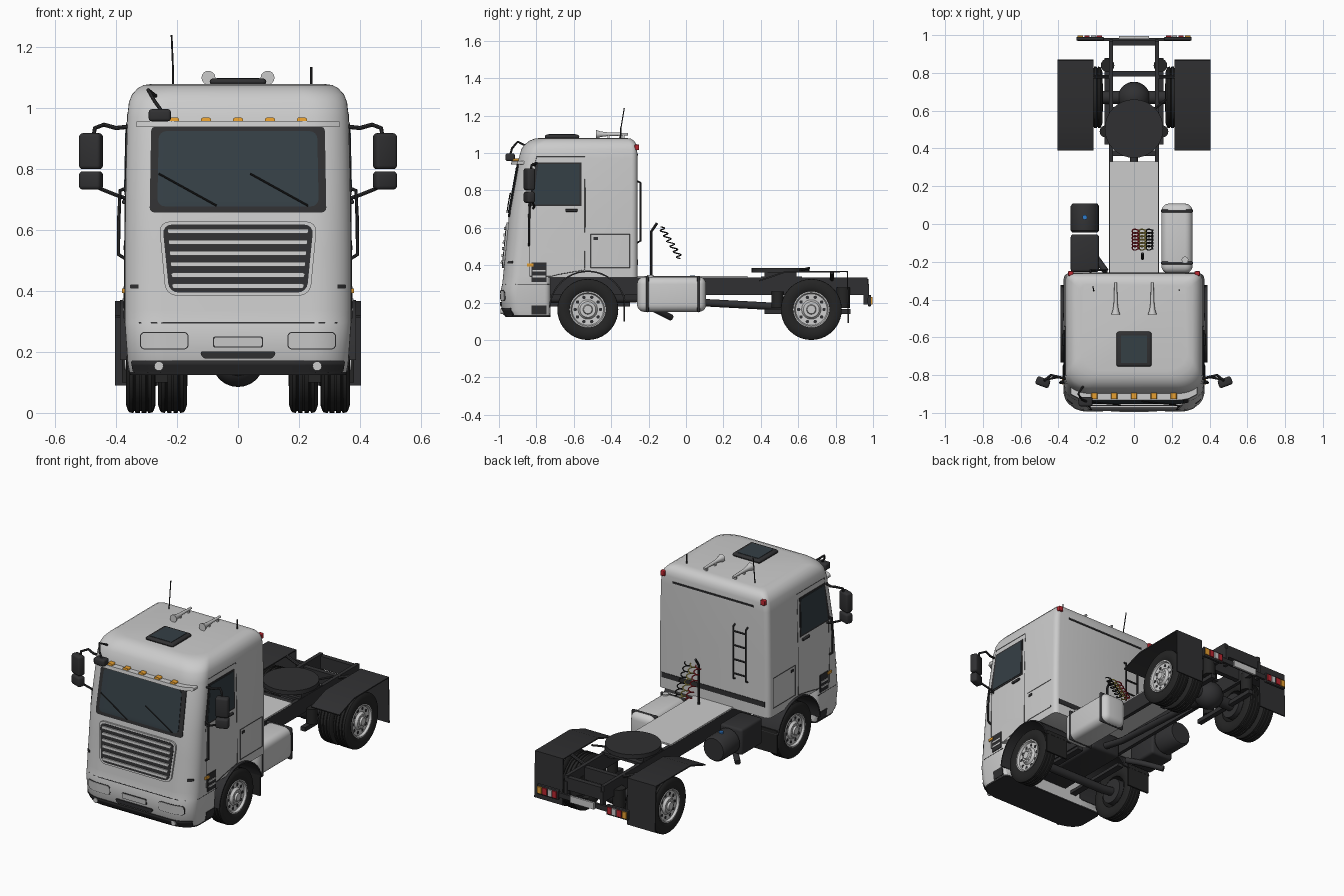
import bpy, bmesh
from math import sin, cos, pi, sqrt, radians
from mathutils import Vector, Matrix

if "Cube" in bpy.data.objects:
    bpy.data.objects.remove(bpy.data.objects["Cube"])

def mat(name, *c):
    m = bpy.data.materials.new(name)
    m.diffuse_color = (*c, 1)
    m.use_nodes = True
    m.node_tree.nodes["Principled BSDF"].inputs["Base Color"].default_value = m.diffuse_color
    return m
DARK = mat("dark_plastic", .03, .03, .032)
RUBBER = mat("rubber", .018, .018, .018)
GLASS = mat("glass", .035, .05, .06)
AMBER = mat("amber", .8, .35, .03)
RED = mat("red", .5, .02, .03)
YELLOW = mat("yellow", .6, .5, .1)
BLUE = mat("blue", .03, .2, .6)

def finish(name, bm, m=None):
    bmesh.ops.recalc_face_normals(bm, faces=bm.faces)
    me = bpy.data.meshes.new(name)
    bm.to_mesh(me); bm.free()
    o = bpy.data.objects.new(name, me)
    bpy.context.collection.objects.link(o)
    if m: me.materials.append(m)
    return o

def box(name, lo, hi, m=None, bev=0, rot=0, seg=3):
    bm = bmesh.new()
    lo, hi = Vector(lo), Vector(hi)
    bmesh.ops.create_cube(bm, size=1)
    bmesh.ops.scale(bm, vec=hi - lo, verts=bm.verts)
    if bev: bmesh.ops.bevel(bm, geom=bm.edges[:], offset=bev, segments=seg, profile=.5, affect='EDGES')
    bmesh.ops.rotate(bm, matrix=Matrix.Rotation(rot, 3, 'Z'), verts=bm.verts)
    bmesh.ops.translate(bm, vec=(lo + hi) / 2, verts=bm.verts)
    return finish(name, bm, m)

def sbox(name, s, x0, x1, lo, hi, *a, **k):
    return box(name, (min(s*x0, s*x1), *lo), (max(s*x0, s*x1), *hi), *a, **k)

def tube(name, pts, r, m=None, cyclic=False, res=2, radii=None):
    c = bpy.data.curves.new(name, 'CURVE')
    c.dimensions = '3D'; c.bevel_depth = r; c.bevel_resolution = res; c.use_fill_caps = True
    sp = c.splines.new('POLY'); sp.points.add(len(pts) - 1); sp.use_cyclic_u = cyclic
    for i, p in enumerate(pts):
        sp.points[i].co = (*p, 1)
        if radii: sp.points[i].radius = radii[i]
    if m: c.materials.append(m)
    o = bpy.data.objects.new(name, c)
    bpy.context.collection.objects.link(o)
    return o

def lathe(name, prof, loc, s=1, m=None, n=40):
    bm = bmesh.new()
    rings = [[bm.verts.new((loc[0] + s*x, loc[1] + r*cos(2*pi*i/n), loc[2] + r*sin(2*pi*i/n)))
              for i in range(n)] for x, r in prof]
    for a, b in zip(rings, rings[1:]):
        for i in range(n):
            bm.faces.new((a[i], a[(i+1) % n], b[(i+1) % n], b[i]))
    bmesh.ops.remove_doubles(bm, verts=bm.verts, dist=1e-5)
    return finish(name, bm, m)

# Cab surface: (z, half width, front y, back y)
KEYS = [(.125, .355, -.965, -.26), (.16, .362, -.985, -.26), (.27, .37, -.99, -.26), (.3, .372, -.982, -.26),
        (.54, .372, -.958, -.26), (.69, .37, -.945, -.26), (.97, .364, -.895, -.26), (1.02, .358, -.88, -.261),
        (1.045, .348, -.863, -.265), (1.065, .33, -.838, -.278), (1.076, .31, -.81, -.295), (1.08, .28, -.78, -.32)]
RX, RY, RB = .13, .09, .03

def section(z):
    for a, b in zip(KEYS, KEYS[1:]):
        if z <= b[0]:
            t = max(0, (z - a[0]) / (b[0] - a[0]))
            return [p + (q - p)*t for p, q in zip(a[1:], b[1:])]
    return KEYS[-1][1:]

def front_y(x, z):
    hw, yf, _ = section(z)
    t = min(1, max(0, (abs(x) - hw + RX) / RX))
    return yf + RY*(1 - sqrt(1 - t*t))

def side_x(y, z):
    hw, yf, _ = section(z)
    t = min(1, max(0, (yf + RY - y) / RY))
    return hw - RX + RX*sqrt(1 - t*t)

def loft(name, zs, back=None, m=None):
    bm = bmesh.new(); rings = []
    for z in zs:
        hw, yf, yb = section(z)
        yb = back if back else yb
        half = [(hw - RX + RX*sin(a), yf + RY - RY*cos(a)) for a in [i*pi/20 for i in range(11)]]
        half += [(hw - RB + RB*cos(a), yb - RB + RB*sin(a)) for a in [i*pi/8 for i in range(5)]]
        rings.append([bm.verts.new((x, y, z)) for x, y in half + [(-x, y) for x, y in half[::-1]]])
    n = len(rings[0])
    for a, b in zip(rings, rings[1:]):
        for i in range(n):
            bm.faces.new((a[i], a[(i+1) % n], b[(i+1) % n], b[i]))
    bm.faces.new(rings[0]); bm.faces.new(rings[-1])
    return finish(name, bm, m)

def extrude(bm, v):
    g = bmesh.ops.extrude_face_region(bm, geom=bm.faces[:])['geom']
    bmesh.ops.translate(bm, vec=v, verts=[e for e in g if isinstance(e, bmesh.types.BMVert)])

# Rounded panel that follows the cab front
def panel(name, cx, z0, z1, w0, w1, r, off, m=None, thick=.015, n=16):
    arc = [i*pi/8 for i in range(5)]
    rows = [(z0 + r*(1 - cos(a)), r*(1 - sin(a))) for a in arc]
    rows += [(z0 + r + (z1 - z0 - 2*r)*i/6, 0) for i in range(1, 6)]
    rows += [(z1 - r*(1 - cos(a)), r*(1 - sin(a))) for a in arc[::-1]]
    bm = bmesh.new(); grid = []
    for z, ins in rows:
        w = w0 + (w1 - w0)*(z - z0)/(z1 - z0) - ins
        xs = [cx + w*(2*i/n - 1) for i in range(n + 1)]
        grid.append([bm.verts.new((x, front_y(x, z) - off, z)) for x in xs])
    for a, b in zip(grid, grid[1:]):
        for i in range(n):
            bm.faces.new((a[i], a[i+1], b[i+1], b[i]))
    extrude(bm, (0, thick, 0))
    return finish(name, bm, m)

def side_panel(name, s, pts, off, m=None):
    bm = bmesh.new()
    bm.faces.new([bm.verts.new((s*(side_x(y, z) + off), y, z)) for y, z in pts])
    extrude(bm, (-s*.012, 0, 0))
    return finish(name, bm, m)

def rect(y0, y1, z0, z1):
    return [(y0, z0), (y1, z0), (y1, z1), (y0, z1)]

def sheet(name, pts, x0, x1, m):
    bm = bmesh.new()
    a, b = [[bm.verts.new((x, y, z)) for y, z in pts] for x in (x0, x1)]
    for i in range(len(pts) - 1):
        bm.faces.new((a[i], a[i+1], b[i+1], b[i]))
    o = finish(name, bm, m)
    o.modifiers.new("thickness", 'SOLIDIFY').thickness = .008
    return o

# Cab shell with wheel arches cut out
FY, BY, WZ = -.525, .67, .163
cab = loft("cab_shell", [.335] + [k[0] for k in KEYS[4:]])
bumper = loft("bumper", [.132, .16, .27, .297, .335], back=-.725)
for s in (1, -1):
    cut = lathe("arch_cutter", [(-.09, 0), (-.09, .205), (.1, .205), (.1, 0)], (s*.31, FY, WZ))
    cut.hide_render = True
    for o in (cab, bumper):
        b = o.modifiers.new("arch", 'BOOLEAN'); b.operation = 'DIFFERENCE'; b.object = cut
        bpy.context.view_layer.objects.active = o
        bpy.ops.object.modifier_apply(modifier="arch")
    bpy.data.objects.remove(cut)
loft("bumper_underside", [.124, .134], -.725, DARK)

# Front face
panel("windshield_frame", 0, .658, .94, .29, .285, .015, .004, DARK)
panel("windshield_glass", 0, .678, .925, .265, .26, .025, .006, GLASS)
panel("sun_visor", 0, .938, .958, .335, .335, .006, .035, None, .05)
panel("grille_rim", 0, .385, .628, .237, .26, .035, .010, None, .02)
panel("grille_back", 0, .395, .618, .226, .248, .03, .012, DARK, .01)
for i in range(6):
    z = .408 + i*.036
    panel("grille_slat", 0, z, z + .016, .215 + i*.003, .217 + i*.003, .006, .02, None, .012)
panel("bumper_skirt", 0, .132, .172, .345, .352, .008, .005, DARK)
panel("bumper_slot", 0, .178, .202, .115, .126, .01, .007, DARK)
panel("plate_border", 0, .215, .25, .082, .082, .006, .004, DARK)
panel("front_plate", 0, .218, .247, .078, .078, .005, .006)
panel("bumper_seam", 0, .294, .298, .37, .37, .001, .001, DARK, .006)
for x in (-.21, -.105, 0, .105, .21):
    panel("roof_marker", x, .957, .969, .018, .014, .003, .03, AMBER, .03, 4)
for x in (-.26, .04):
    tube("wiper", [(x + t*.19, front_y(x + t*.19, .785 - t*.105) - .012, .785 - t*.105) for t in (0, .5, 1)], .003, RUBBER)
for s in (1, -1):
    panel("headlight_border", s*.242, .208, .266, .08, .08, .016, .002, DARK)
    panel("headlight", s*.242, .211, .263, .077, .077, .014, .004)
    tube("fog_light", [(s*.26, front_y(.26, .153) - .012, .153), (s*.26, -.95, .153)], .015, None, res=5)
    panel("front_reflector", s*.34, .408, .422, .014, .014, .003, .004, DARK, .01, 4)

# Cab sides
for s in (1, -1):
    line = lambda nm, pts, c=True: tube(nm, [(s*side_x(y, z), y, z) for y, z in pts], .0018, DARK, c, 1)
    line("door_seam", [(-.835, .34), (-.72, .34), (-.68, .35), (-.54, .375), (-.54, .69), (-.54, .98), (-.80, .98), (-.835, .69)])
    line("locker_seam", [(-.51, .385), (-.3, .385), (-.3, .565), (-.51, .565)])
    line("bumper_side_seam", [(-.9, .298), (-.73, .298)], False)
    side_panel("side_window_frame", s, [(-.845, .715), (-.56, .715), (-.56, .95), (-.80, .95)], .003, DARK)
    side_panel("side_window", s, [(-.82, .725), (-.57, .725), (-.57, .94), (-.79, .94)], .005, GLASS)
    sbox("door_handle", s, .36, .38, (-.645, .685), (-.58, .7), DARK, .004)
    sbox("locker_latch", s, .36, .376, (-.495, .535), (-.47, .55), DARK)
    side_panel("entry_step_upper", s, rect(-.825, -.745, .31, .415), .004, DARK)
    for z in (.335, .365):
        side_panel("step_tread", s, rect(-.82, -.75, z, z + .01), .007)
    side_panel("entry_step_lower", s, rect(-.825, -.745, .135, .185), .004, DARK)
    side_panel("side_marker", s, rect(-.85, -.815, .393, .408), .008, AMBER)
    tube("grab_rail", [(s*.36, -.83, .74), (s*.387, -.835, .73), (s*.392, -.84, .62), (s*.392, -.84, .52), (s*.36, -.84, .5)], .006, DARK)
    box("rear_roof_light", (s*.335 - .014, -.275, 1.015), (s*.335 + .014, -.25, 1.045), RED, .004)
    # Mirrors
    sbox("mirror_main", s, .445, .52, (-.86, .8), (-.815, .918), DARK, .012, rot=s*radians(20))
    sbox("mirror_wide", s, .445, .52, (-.86, .733), (-.815, .793), DARK, .012, rot=s*radians(20))
    tube("mirror_arm", [(s*.355, -.82, .94), (s*.4, -.81, .935), (s*.44, -.80, .946), (s*.47, -.825, .935), (s*.475, -.83, .9)], .007, DARK)
    tube("mirror_arm_low", [(s*.355, -.82, .7), (s*.40, -.81, .715), (s*.45, -.82, .735), (s*.475, -.83, .75)], .006, DARK)
    # Front mudguards
    arc = [(FY + .208*cos(radians(a)), WZ + .208*sin(radians(a))) for a in range(15, 178, 9)]
    sheet("front_fender", arc, s*.2, s*.388, DARK)
    sbox("front_mudflap", s, .23, .38, (-.335, .1), (-.325, .24), RUBBER)
box("kerb_mirror", (-.293, -.965, .957), (-.22, -.915, .997), DARK, .01)
tube("kerb_mirror_arm", [(-.27, -.86, 1.04), (-.295, -.9, 1.06), (-.275, -.93, 1.025), (-.25, -.94, .99)], .006, DARK)

# Roof
box("roof_hatch", (-.093, -.755, 1.075), (.093, -.57, 1.098), DARK, .012)
box("roof_hatch_glass", (-.07, -.735, 1.08), (.07, -.59, 1.1), GLASS)
for s in (1, -1):
    tube("air_horn", [(s*.097, y, 1.1) for y in (-.48, -.475, -.455, -.42, -.33, -.31)], .023, None, res=5,
         radii=[1, .95, .65, .45, .32, .3])
    for y in (-.42, -.34):
        box("horn_foot", (s*.097 - .006, y, 1.07), (s*.097 + .006, y + .012, 1.1))
tube("antenna_long", [(-.213, -.355, 1.07), (-.213, -.35, 1.12), (-.218, -.33, 1.24)], .003, DARK)
tube("antenna_short", [(.24, -.35, 1.07), (.24, -.35, 1.135)], .004, DARK)

# Rear wall
box("rear_trim_low", (-.345, -.27, .4), (.345, -.257, .43), DARK)
box("rear_trim_high", (-.27, -.27, .985), (.27, -.256, .995), DARK)
for x in (-.23, -.145):
    tube("ladder_rail", [(x, -.262, .52), (x, -.243, .53), (x, -.243, .84), (x, -.262, .85)], .005, DARK)
for i in range(4):
    tube("ladder_rung", [(-.23, -.243, .56 + i*.085), (-.145, -.243, .56 + i*.085)], .005, DARK)

# Chassis
for s in (1, -1):
    sbox("frame_rail", s, .11, .132, (-.88, .24), (.97, .335), DARK)
    tube("air_spring", [(s*.14, .84, .17), (s*.14, .84, .28)], .036, RUBBER, res=6)
    tube("air_spring_front", [(s*.15, .49, .17), (s*.15, .49, .26)], .032, RUBBER, res=6)
    sbox("trailing_arm", s, .125, .155, (.42, .14), (.88, .165), DARK)
    sbox("front_leaf_spring", s, .13, .17, (-.78, .18), (-.3, .2), DARK)
    sheet("rear_mudguard", [(.39, .32), (.53, .368), (.865, .368), (.872, .09)], s*.215, s*.404, DARK)
    tube("mudguard_bracket", [(s*.12, .78, .32), (s*.22, .78, .36)], .01, DARK)
    sbox("rear_bar_hanger", s, .11, .13, (.95, .19), (.978, .3), DARK)
    # Tail lights
    sbox("tail_light_housing", s, .16, .305, (.972, .18), (.99, .24), DARK, .004)
    for x, m in ((.27, AMBER), (.235, RED), (.2, None), (.17, RED)):
        sbox("tail_lamp", s, x, x + .028, (.985, .19), (.997, .23), m)
box("rear_bar", (-.3, .97, .195), (.3, .985, .225), DARK)
box("rear_plate", (-.08, .983, .19), (.08, .995, .23))
box("deck_plate", (-.131, -.26, .333), (.131, .33, .343))
for y, z in ((.945, .25), (.78, .25), (.36, .25), (-.85, .25)):
    box("crossmember", (-.115, y, z), (.115, y + .03, z + .075), DARK)
box("engine", (-.105, -.85, .2), (.105, -.25, .335), DARK, .02)

# Coupling plate
tube("coupling_plate", [(0, .505, .36), (0, .505, .385)], .155, DARK, res=14)
for s in (1, -1):
    sbox("coupling_mount", s, .07, .13, (.42, .3), (.59, .365), DARK)
box("coupling_base", (-.13, .4, .325), (.13, .62, .34), DARK)
tube("release_handle", [(.1, .6, .37), (.17, .66, .385)], .006, DARK)

# Axles and driveline
tube("rear_axle", [(-.33, BY, WZ), (.33, BY, WZ)], .035, DARK, res=6)
lathe("differential", [(.085*cos(i*pi/12), .083*sin(i*pi/12)) for i in range(13)], (0, BY, WZ + .005), 1, DARK, 24)
tube("differential_nose", [(0, .6, .17), (0, .52, .175)], .05, DARK, res=6, radii=[1, .5])
tube("drive_shaft", [(0, .55, .175), (0, -.1, .21), (0, -.3, .25)], .02, DARK, res=4)
tube("front_axle", [(-.31, FY, WZ), (-.2, FY, .15), (.2, FY, .15), (.31, FY, WZ)], .026, DARK, res=4)

# Wheels
half = [(.036, .094), (.047, .112), (.047, .138), (.041, .156), (.036, .162), (.025, .163), (.023, .157),
        (.019, .157), (.017, .163), (.004, .163), (.003, .157)]
tyre = half + [(-x, r) for x, r in half[::-1]] + [half[0]]
rim = [(-.036, .094), (.036, .097), (.042, .097), (.043, .09), (.03, .084), (.028, .052), (.042, .042), (.042, .026), (.052, .022), (.052, 0)]
for s in (1, -1):
    for nm, x, y in (("front", .32, FY), ("rear_outer", .318, BY), ("rear_inner", .215, BY)):
        lathe(nm + "_tyre", tyre, (s*x, y, WZ), s, RUBBER)
        lathe(nm + "_rim", rim, (s*x, y, WZ), s)
        lathe(nm + "_brake_drum", [(-.05, 0), (-.05, .075), (.015, .078), (.015, 0)], (s*x, y, WZ), s, DARK, 24)
        if nm == "rear_inner": continue
        for i in range(10):
            a = 2*pi*i/10
            p = lambda d, r: (s*(x + d), y + r*cos(a), WZ + r*sin(a))
            tube("rim_hole", [p(.02, .068), p(.0305, .068)], .0095, DARK)
            tube("wheel_nut", [p(.03, .035), p(.046, .035)], .004)

# Fuel tank on the right, air tank and battery box on the left
box("fuel_tank", (.145, -.262, .15), (.31, .108, .338), None, .04, seg=5)
for y in (-.215, .06):
    box("tank_strap", (.143, y, .148), (.313, y + .016, .341), DARK, .007)
tube("fuel_cap", [(.27, -.19, .32), (.27, -.19, .346)], .018, res=5)
box("battery_box", (-.335, -.255, .18), (-.185, -.055, .338), DARK, .015)
tube("round_tank", [(-.26, y, .262) for y in (-.045, -.035, .095, .108)], .075, DARK, res=8, radii=[.88, 1, 1, .88])
tube("blue_cap", [(-.26, .035, .33), (-.26, .035, .345)], .013, BLUE, res=4)
tube("exhaust_pipe", [(-.15, -.25, .2), (-.2, -.18, .17), (-.24, -.13, .145), (-.29, -.08, .12)], .017, DARK, res=4)

# Air line post and coiled hoses
tube("hose_post", [(.045, -.185, .34), (.045, -.185, .58), (.045, -.155, .625)], .007, DARK)
for x, m in ((.008, RED), (.045, YELLOW), (.082, RUBBER)):
    tube("coiled_hose", [(x + .018*cos(t*pi/6), -.135 + .105*t/72 + .016*sin(t*pi/6), .605 - .17*t/72)
                         for t in range(73)], .0035, m, res=1)

# Convert curves to meshes and smooth everything by angle
bpy.ops.object.select_all(action='SELECT')
bpy.context.view_layer.objects.active = cab
bpy.ops.object.convert(target='MESH')
bpy.ops.object.shade_smooth_by_angle(angle=radians(35))
